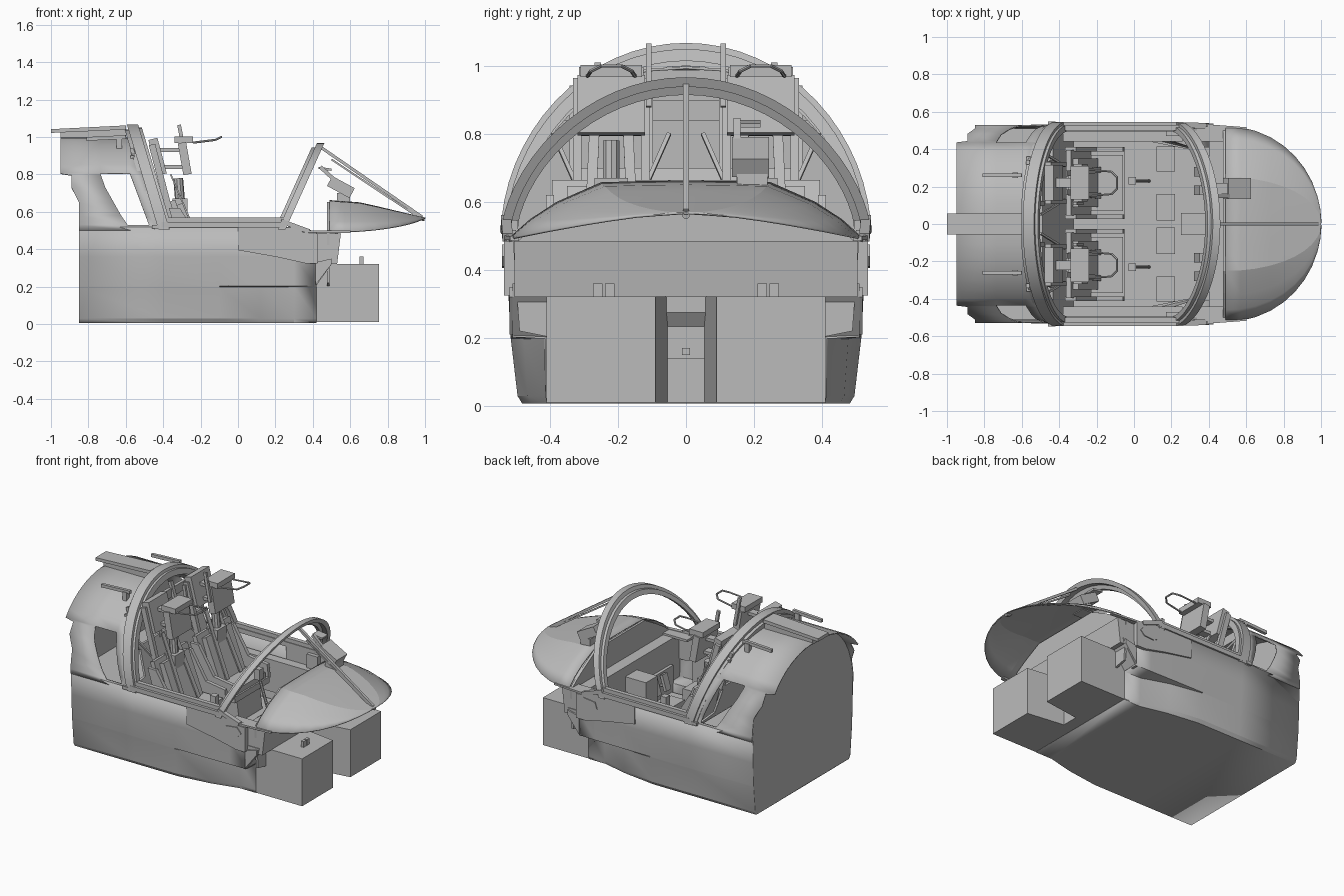
import bpy, bmesh, math
from mathutils import Vector

if "Cube" in bpy.data.objects:
    bpy.data.objects.remove(bpy.data.objects["Cube"])

grey = bpy.data.materials.new("airframe_grey")
grey.diffuse_color = (0.5, 0.5, 0.5, 1)
grey.use_nodes = True
grey.node_tree.nodes["Principled BSDF"].inputs["Base Color"].default_value = grey.diffuse_color


def add(name, verts, faces, mirror=False, smooth=0, solid=0):
    """Mesh object from geometry, optionally repeated on the other side of y = 0."""
    verts = [Vector(v) for v in verts]
    faces = [list(f) for f in faces]
    if mirror:
        n = len(verts)
        verts += [Vector((v.x, -v.y, v.z)) for v in verts]
        faces += [[i + n for i in reversed(f)] for f in faces]
    bm = bmesh.new()
    vs = [bm.verts.new(v) for v in verts]
    for f in faces:
        bm.faces.new([vs[i] for i in f])
    bmesh.ops.remove_doubles(bm, verts=bm.verts, dist=0.0005)
    bmesh.ops.recalc_face_normals(bm, faces=bm.faces)
    me = bpy.data.meshes.new(name)
    bm.to_mesh(me)
    bm.free()
    me.materials.append(grey)
    ob = bpy.data.objects.new(name, me)
    bpy.context.collection.objects.link(ob)
    if solid:
        m = ob.modifiers.new("thickness", 'SOLIDIFY')
        m.thickness, m.offset = solid, 0
    if smooth:
        bpy.ops.object.select_all(action='DESELECT')
        ob.select_set(True)
        bpy.context.view_layer.objects.active = ob
        bpy.ops.object.shade_smooth_by_angle(angle=math.radians(smooth))
    return ob


def grid(rows):
    n = len(rows[0])
    faces = [(i * n + j, i * n + j + 1, (i + 1) * n + j + 1, (i + 1) * n + j)
             for i in range(len(rows) - 1) for j in range(n - 1)]
    return [v for r in rows for v in r], faces


def prism(name, pts, axis, a, b, mirror=False):
    """Polygon in the two axes other than `axis`, extruded from a to b."""
    n = len(pts)
    verts = []
    for d in (a, b):
        for p in pts:
            v = list(p)
            v.insert(axis, d)
            verts.append(v)
    faces = [range(n), range(2 * n - 1, n - 1, -1)]
    faces += [(i, (i + 1) % n, (i + 1) % n + n, i + n) for i in range(n)]
    return add(name, verts, faces, mirror)


def box(name, x0, x1, y0, y1, z0, z1, mirror=False):
    return prism(name, [(x0, y0), (x1, y0), (x1, y1), (x0, y1)], 2, z0, z1, mirror)


def bar(name, p, q, w, h, mirror=False, sides=4):
    """Straight bar from p to q; w across, h deep."""
    p, q = Vector(p), Vector(q)
    d = (q - p).normalized()
    ref = Vector((0, 1, 0)) if abs(d.y) < 0.9 else Vector((0, 0, 1))
    u = (ref - d * ref.dot(d)).normalized()
    v = d.cross(u)
    ring = [(math.cos(t), math.sin(t)) for t in
            [math.pi / sides + 2 * math.pi * i / sides for i in range(sides)]]
    k = 1 / math.cos(math.pi / sides)
    verts = [c + u * a * w / 2 * k + v * b * h / 2 * k for c in (p, q) for a, b in ring]
    n = sides
    faces = [range(n), range(2 * n - 1, n - 1, -1)]
    faces += [(i, (i + 1) % n, (i + 1) % n + n, i + n) for i in range(n)]
    return add(name, verts, faces, mirror)


def lerp(table, t):
    for (a, va), (b, vb) in zip(table, table[1:]):
        if t <= b:
            return va + (vb - va) * max(0, (t - a) / (b - a))
    return table[-1][1]


# ---- lower hull: sides and belly
sections = [(-0.85, .48, .492, .508, .509, .515, .52), (-0.4, .48, .492, .512, .513, .52, .53),
            (-0.1, .48, .492, .512, .513, .52, .53), (.12, .45, .462, .475, .513, .52, .53),
            (.30, .407, .41, .415, .511, .516, .528), (0.42, .407, .41, .412, .508, .512, .525)]
rows = []
for x, *ws in sections:
    half = list(zip(ws, (.01, .03, .2, .205, .36, .52 if x < .4 else .495)))
    rows.append([(x, -y, z) for y, z in reversed(half)] + [(x, y, z) for y, z in half])
add("lower_hull", *grid(rows), smooth=18, solid=0.008)

# ---- rear cabin shell with side windows
def roof_y(z):
    return .525 * max(0, 1 - ((z - .5) / .495) ** 2.2) ** (1 / 2.2)

def arch_x(z):
    return -0.40 - 0.30 * (z - .52)

heights = [.5, .53, .58, .65, .73, .795, .805, .85, .89, .925, .955, .975, .988, .995]
rear_edge = [(.65, -.85), (.73, -.89), (.798, -.89), (.802, -.95), (1.1, -.95)]
rows = []
for z in heights:
    xs = [lerp(rear_edge, z), lerp([(.53, -.59), (.58, -.625), (.73, -.71), (.8, -.735)], z),
          -0.48 - .37 * (min(z, .81) - .54), arch_x(z) - .01]
    rows.append([(x, roof_y(z), z) for x in xs])
verts, faces = grid(rows)
faces = [f for k, f in enumerate(faces) if not (k % 3 == 1 and 1 <= k // 3 <= 5)]
add("rear_cabin_shell", verts, faces, mirror=True, smooth=30, solid=0.008)

# ---- rear wall and the shelf behind the seats
outline = [(.48, .01), (.492, .03), (.508, .2), (.52, .5)] + [(roof_y(z), z) for z in heights[1:]]
prism("rear_wall", outline + [(-y, z) for y, z in reversed(outline[:-1])], 0, -.85, -.84)
box("rear_shelf", -.84, -.46, -.51, .51, .49, .505)

# ---- seat bulkhead and posts behind the seats
bulk = [(.48, .03), (.50, .5), (.34, .52), (.32, .70), (-.32, .70), (-.34, .52), (-.50, .5), (-.48, .03)]
n = len(bulk)
vb = [(arch_x(z) - .05 + d, y, z) for d in (0, .015) for y, z in bulk]
add("seat_bulkhead", vb, [range(n), range(2 * n - 1, n - 1, -1)] +
    [(i, (i + 1) % n, (i + 1) % n + n, i + n) for i in range(n)])
for i, y in enumerate((.11, .33)):
    bar(f"bulkhead_post_{i}", (arch_x(.68) - .04, y, .68), (arch_x(.95) - .04, y, .94), .025, .02, True)
bar("bulkhead_header", (arch_x(.9) - .05, -.36, .87), (arch_x(.9) - .05, .36, .87), .06, .02)

# ---- canopy arches
def arch(name, a, b, z0, x_at, w, d, power, n=32):
    rows = []
    for i in range(n + 1):
        t = math.pi * i / n
        c, s = math.cos(t), max(0, math.sin(t)) ** power
        def pt(dx, k):
            z = z0 + (b - k) * s
            return (x_at(z) + dx, (a - k) * c, z)
        rows.append([pt(-w / 2, 0), pt(w / 2, 0), pt(w / 2, d), pt(-w / 2, d), pt(-w / 2, 0)])
    add(name, *grid(rows), smooth=30)

def front_x(z):
    return 0.245 + 0.45 * (z - .53)

arch("rear_arch_outer", .545, .563, .505, arch_x, .06, .03, 1.05)
arch("rear_arch_inner", .53, .545, .505, lambda z: arch_x(z) + .03, .03, .035, 1.05)
arch("rear_arch_flange", .535, .535, .505, lambda z: arch_x(z) - .035, .03, .04, 1.05)
arch("front_arch_outer", .545, .462, .505, front_x, .04, .028, 1.22)
arch("front_arch_inner", .528, .44, .505, lambda z: front_x(z) - .025, .025, .03, 1.22)

# ---- door sills and lower windscreen rails
box("door_sill", -.41, .25, .495, .545, .515, .545, True)
box("door_sill_lip", -.40, .24, .50, .528, .545, .57, True)
bar("windscreen_corner", (.23, .53, .55), (.38, .525, .495), .03, .025, True)
bar("windscreen_side_rail", (.37, .522, .495), (.60, .505, .493), .025, .012, True)

# ---- nose cowl: open-bottomed shell, elliptical in plan
shape = [(1, 0), (.88, .33), (.73, .63), (.48, .97), (.25, .99), (0, 1)]
rows = []
for x in (.49, .57, .65, .73, .8, .86, .91, .95, .98, .994, 1.0):
    w = max(.01, .52 * math.sqrt(max(0, 1 - ((x - .5) / .5) ** 2)))
    ze = lerp([(0, .565), (.13, .558), (.26, .54), (.4, .515), (.53, .489)], w)
    zc = lerp([(.49, .66), (.66, .647), (1.0, .566)], x)
    half = [(x, f * w, ze + (zc - ze) * h) for f, h in shape]
    rows.append(half + [(x, -y, z) for _, y, z in reversed(half[:-1])])
add("nose_cowl", *grid(rows), smooth=12, solid=0.006)
prism("side_deck", [(.30, .44), (.52, .44), (.52, .515), (.30, .525)], 2, .482, .497, True)
bar("nose_tip_fitting", (.97, 0, .565), (.998, 0, .56), .02, .02, sides=8)

# ---- instrument panel and forward bulkhead
panel = [(.39, .1), (.39, .2), (.49, .22), (.51, .49), (.45, .535), (.37, .585), (.25, .652)]
prism("instrument_panel", panel + [(-y, z) for y, z in reversed(panel)], 0, .475, .49)
prism("forward_bulkhead", [(.40, .32), (.53, .32), (.55, .485), (.40, .485)], 1, -.505, .505)
upper = [(.50, .48), (.44, .535), (.365, .58), (.245, .64)]
prism("upper_bulkhead", upper + [(-y, z) for y, z in reversed(upper)], 0, .49, .535)
prism("bulkhead_wedge", [(.40, .2), (.415, .2), (.50, .32), (.51, .36), (.40, .36)], 1, .40, .51, True)

# ---- front equipment bays
prism("front_bay", [(.38, .055), (.50, .055), (.755, .09), (.755, .411), (.38, .411)], 2, .01, .322, True)
box("bay_channel_end", .38, .50, -.06, .06, .01, .14)
box("bay_channel_upper", .38, .48, -.06, .06, .17, .22)
prism("bay_channel_hood", [(.38, .22), (.48, .22), (.52, .275), (.52, .322), (.38, .322)], 1, -.06, .06)
box("channel_latch", .48, .51, -.012, .012, .15, .17)
for y in (.225, .26):
    box(f"bay_lug_{y}", .65, .67, y - .014, y + .014, .32, .36, True)

# ---- side fairings
prism("side_fairing", [(-.0, .395), (.2, .36), (.36, .325), (.425, .325), (.425, .485), (.35, .49),
                       (.3, .517), (-.0, .517)], 1, .50, .536, True)
prism("side_step", [(.27, .42), (.285, .465), (.37, .475), (.40, .44), (.37, .41), (.30, .405)],
      1, .50, .541, True)
prism("side_bracket", [(.415, .21), (.50, .32), (.50, .35), (.415, .33)], 1, .49, .52, True)
box("door_hinge", -.46, -.42, .515, .547, .51, .53, True)

# ---- roof fittings
prism("roof_hatch_slab", [(-1, 1.022), (-.6, 1.04), (-.6, 1.062), (-1, 1.042)], 1, -.055, .055)
prism("roof_hatch_rail", [(-.95, .985), (-.6, .99), (-.6, 1.04), (-.95, 1.025)], 1, -.04, .04)
bar("roof_rod", (-.81, .26, .99), (-.60, .26, 1.0), .02, .02, True)
box("roof_rod_foot", -.65, -.62, .245, .275, .93, .995, True)

# ---- windscreen centre post
bar("centre_post", (.45, 0, .94), (.985, 0, .572), .018, .016)
bar("centre_post_brace", (.50, 0, .88), (.97, 0, .568), .012, .01)

# ---- sight unit on the coaming
bar("sight_body", (.49, .19, .765), (.61, .19, .70), .11, .06)
bar("sight_arm", (.44, .15, .84), (.55, .15, .74), .02, .02)
bar("sight_glass", (.43, .19, .835), (.50, .19, .825), .06, .012)
box("sight_foot", .53, .60, .15, .24, .64, .70)

# ---- cabin floor, consoles and controls
floor = [(-.45, .48), (-.1, .48), (.3, .40), (.47, .39)]
prism("cabin_floor", floor + [(x, -y) for x, y in reversed(floor)], 2, .13, .15)
box("side_console", -.38, .26, .44, .50, .22, .43, True)
box("console_knob", .17, .25, .47, .51, .43, .52, True)
box("centre_pedestal", .25, .46, -.06, .06, .15, .42)
for i, (a, b) in enumerate(((.02, .16), (.28, .415))):
    box(f"floor_console_{i}", .12, .22, a, b, .15, .26, True)
bar("control_stick", (.08, .23, .15), (-.01, .23, .42), .018, .018, True, 8)
box("control_grip", -.03, .01, .21, .25, .40, .47, True)
for y in (.18, .28):
    bar(f"pedal_{y}", (.33, y, .22), (.36, y, .32), .05, .02, True)
    bar(f"pedal_arm_{y}", (.34, y, .26), (.46, y, .20), .015, .015, True)

# ---- crew seats (mirrored pair)
S = .22
for i, y in enumerate((S - .1, S + .1)):
    bar(f"seat_rail_{i}", (-.46, y, .96), (-.25, y, .16), .025, .035, True)
for i, y in enumerate((S - .18, S + .18)):
    prism(f"seat_wing_{i}", [(-.37, .62), (-.31, .62), (-.20, .44), (-.06, .42), (-.05, .33), (-.27, .30)],
          1, y - .012, y + .012, True)
bar("seat_back", (-.35, S, .66), (-.24, S, .32), .35, .03, True)
bar("seat_back_cushion", (-.315, S, .64), (-.21, S, .37), .26, .04, True)
box("seat_pan", -.27, -.05, S - .18, S + .18, .30, .34, True)
box("seat_cushion", -.23, -.06, S - .15, S + .15, .34, .375, True)
prism("seat_base", [(-.28, .15), (-.06, .15), (-.08, .30), (-.27, .30)], 1, S - .12, S + .12, True)
bar("head_box", (-.455, S, .99), (-.405, S, .80), .19, .05, True)
bar("seat_neck", (-.31, S, .66), (-.32, S, .78), .05, .05, True, 10)
bar("neck_base", (-.31, S, .58), (-.31, S, .67), .10, .08, True)
bar("head_pad", (-.30, S, .97), (-.27, S, .80), .20, .045, True)
bar("head_pad_cap", (-.29, S - .09, .985), (-.29, S + .09, .985), .035, .10, True)
for i, z in enumerate((.84, .93)):
    bar(f"head_link_{i}", (-.43, S, z), (-.28, S, z), .05, .02, True)
bar("head_guide", (-.315, .11, 1.065), (-.28, .11, .88), .016, .02, True)
loop = [(-.24, S - .07, .97), (-.12, S - .06, .985), (-.09, S - .03, 1.0),
        (-.09, S + .03, 1.0), (-.12, S + .06, .985), (-.24, S + .07, .97)]
for i, (p, q) in enumerate(zip(loop, loop[1:])):
    bar(f"face_blind_loop_{i}", p, q, .01, .01, True, 6)
for i, s in enumerate((-1, 1)):
    bar(f"harness_strap_{i}", (-.36, S + s * .05, .80), (-.18, S + s * .07, .38), .03, .008, True)
    bar(f"seat_strut_{i}", (-.50, S + s * .17, .80), (-.37, S + s * .09, .62), .012, .012, True)
